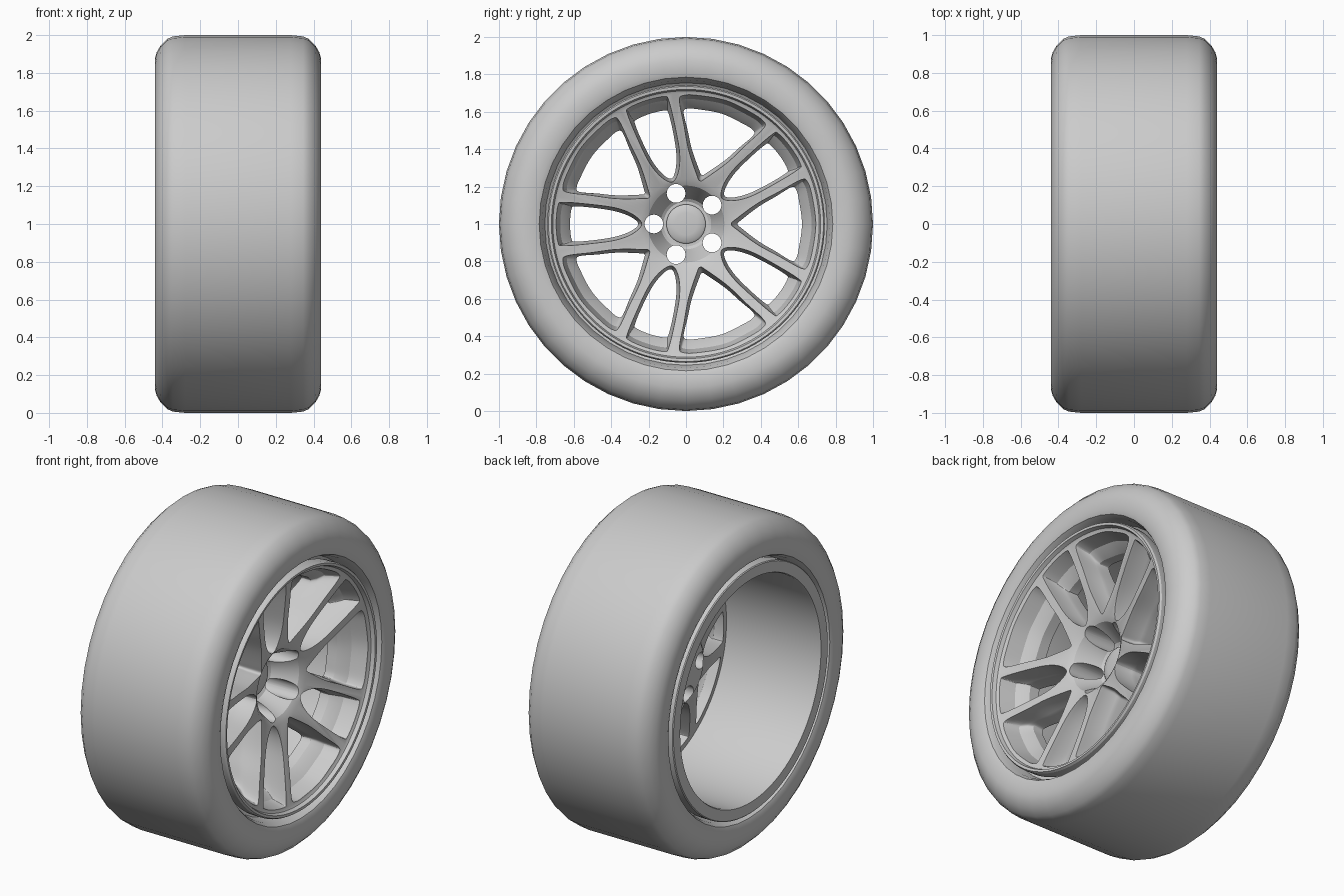
import bpy, bmesh
from math import sin, cos, pi, radians
from mathutils import Vector

if "Cube" in bpy.data.objects:
    bpy.data.objects.remove(bpy.data.objects["Cube"])


def make_object(name, bm):
    bmesh.ops.remove_doubles(bm, verts=bm.verts, dist=1e-5)
    bmesh.ops.recalc_face_normals(bm, faces=bm.faces)
    me = bpy.data.meshes.new(name)
    bm.to_mesh(me)
    bm.free()
    ob = bpy.data.objects.new(name, me)
    bpy.context.collection.objects.link(ob)
    return ob


def select(ob):
    bpy.ops.object.select_all(action='DESELECT')
    ob.select_set(True)
    bpy.context.view_layer.objects.active = ob


def smooth(ob, angle):
    select(ob)
    bpy.ops.object.shade_smooth_by_angle(angle=radians(angle))


def polar(r, a, x):
    return Vector((x, r * cos(a), 1 + r * sin(a)))


def lathe(name, profile, n, closed=False):
    """Spin (radius, x) points around the wheel axle."""
    bm = bmesh.new()
    rings = [[bm.verts.new(polar(r, 2 * pi * i / n, x)) for i in range(n)]
             for r, x in profile]
    for k in range(len(rings) if closed else len(rings) - 1):
        a, b = rings[k], rings[(k + 1) % len(rings)]
        if profile[k][0] == 0 and profile[(k + 1) % len(rings)][0] == 0:
            continue
        for i in range(n):
            j = (i + 1) % n
            bm.faces.new((a[i], a[j], b[j], b[i]))
    bmesh.ops.dissolve_degenerate(bm, dist=1e-6, edges=bm.edges)
    return make_object(name, bm)


def outline(half, steps=5):
    """Mirror a half outline and smooth it with a closed Catmull-Rom curve."""
    pts = [Vector(p) for p in half]
    pts += [Vector((p.x, -p.y)) for p in pts[-2:0:-1]]
    n, out = len(pts), []
    for i in range(n):
        p0, p1, p2, p3 = (pts[(i + d) % n] for d in (-1, 0, 1, 2))
        for s in range(steps):
            t = s / steps
            out.append(0.5 * (2 * p1 + (p2 - p0) * t + (2 * p0 - 5 * p1 + 4 * p2 - p3) * t * t
                              + (3 * p1 - p0 - 3 * p2 + p3) * t ** 3))
    return out


def face_x(r):
    """Front surface of the dished spokes."""
    return 0.295 + (r - 0.24) * 0.105 / 0.46


def window(bm, angle, outer, inner):
    """Stepped cutter that follows the spoke face."""
    loops = []
    for depth, t in ((.06, -.12), (-.025, .15), (-.09, .35), (-.115, .75), (-.14, 1), (-.5, 1)):
        loop = []
        for p, q in zip(outer, inner):
            w = p.lerp(q, t)
            x = face_x(w.length) + depth
            loop.append(bm.verts.new((x, w.x * cos(angle) - w.y * sin(angle),
                                      1 + w.x * sin(angle) + w.y * cos(angle))))
        loops.append(loop)
    n = len(outer)
    for a, b in zip(loops, loops[1:]):
        for i in range(n):
            j = (i + 1) % n
            bm.faces.new((a[i], a[j], b[j], b[i]))
    for loop in (loops[0], loops[-1]):
        c = bm.verts.new(sum((v.co for v in loop), Vector()) / n)
        for i in range(n):
            bm.faces.new((loop[i], loop[(i + 1) % n], c))


# Tyre: symmetric rounded section
side = [(.70, .28), (.755, .32), (.77, .40), (.785, .43), (.81, .44), (.875, .44), (.91, .43),
        (.945, .41), (.98, .375), (.993, .345), (1.0, .28)]
tyre = lathe("tyre", side + [(1.0, 0)] + [(r, -x) for r, x in side[::-1]], 44)
smooth(tyre, 40)

# Rim: barrel, lips, dished spoke face and hub well in one spun solid
rim = lathe("rim", [
    (0, .12), (.12, .12), (.135, .13), (.185, .235), (.205, .272), (.24, .295),
    (.70, .40), (.712, .407), (.72, .43), (.735, .432), (.742, .42), (.742, .36), (.715, .30),
    (.715, -.34), (.755, -.37), (.755, -.435), (.75, -.44), (.685, -.44), (.68, -.43),
    (.68, .20), (.60, .17), (.25, .06), (.20, .02), (0, .02)], 120)

# Window outlines: narrow inside each spoke pair, wide between pairs
narrow_out = outline([(.235, 0), (.28, .05), (.37, .086), (.50, .105), (.66, .118), (.69, .10), (.70, 0)])
narrow_in = outline([(.255, 0), (.29, .035), (.37, .066), (.48, .085), (.59, .094), (.612, .08), (.62, 0)])
wide_out = outline([(.24, 0), (.27, .03), (.38, .11), (.50, .175), (.62, .24), (.655, .228), (.68, .15), (.70, 0)])
wide_in = outline([(.275, 0), (.30, .025), (.39, .094), (.48, .147), (.562, .196), (.588, .185), (.603, .13), (.62, 0)])

# Cutters: ten windows and five lug holes
bm = bmesh.new()
for k in range(5):
    a = pi + k * 2 * pi / 5
    window(bm, a, narrow_out, narrow_in)
    window(bm, a + pi / 5, wide_out, wide_in)
windows = make_object("window_cutter", bm)

bm = bmesh.new()
for k in range(5):
    a = pi + k * 2 * pi / 5
    ends = [[bm.verts.new(polar(.172, a, x) + Vector((0, .05 * cos(b), .05 * sin(b))))
             for b in (2 * pi * i / 32 for i in range(32))] for x in (-.2, .6)]
    for e in ends:
        bm.faces.new(e)
    for i in range(32):
        j = (i + 1) % 32
        bm.faces.new((ends[0][i], ends[0][j], ends[1][j], ends[1][i]))
lugs = make_object("lug_hole_cutter", bm)

for cutter in (windows, lugs):
    cutter.hide_render = True
    select(rim)
    m = rim.modifiers.new("cut", 'BOOLEAN')
    m.operation, m.solver, m.object = 'DIFFERENCE', 'EXACT', cutter
    bpy.ops.object.modifier_apply(modifier=m.name)
    bpy.data.objects.remove(cutter, do_unlink=True)
smooth(rim, 28)

# Centre cap
cap = lathe("centre_cap", [(0, .145), (.06, .143), (.095, .138), (.105, .13), (.105, .10)], 48)
smooth(cap, 35)
